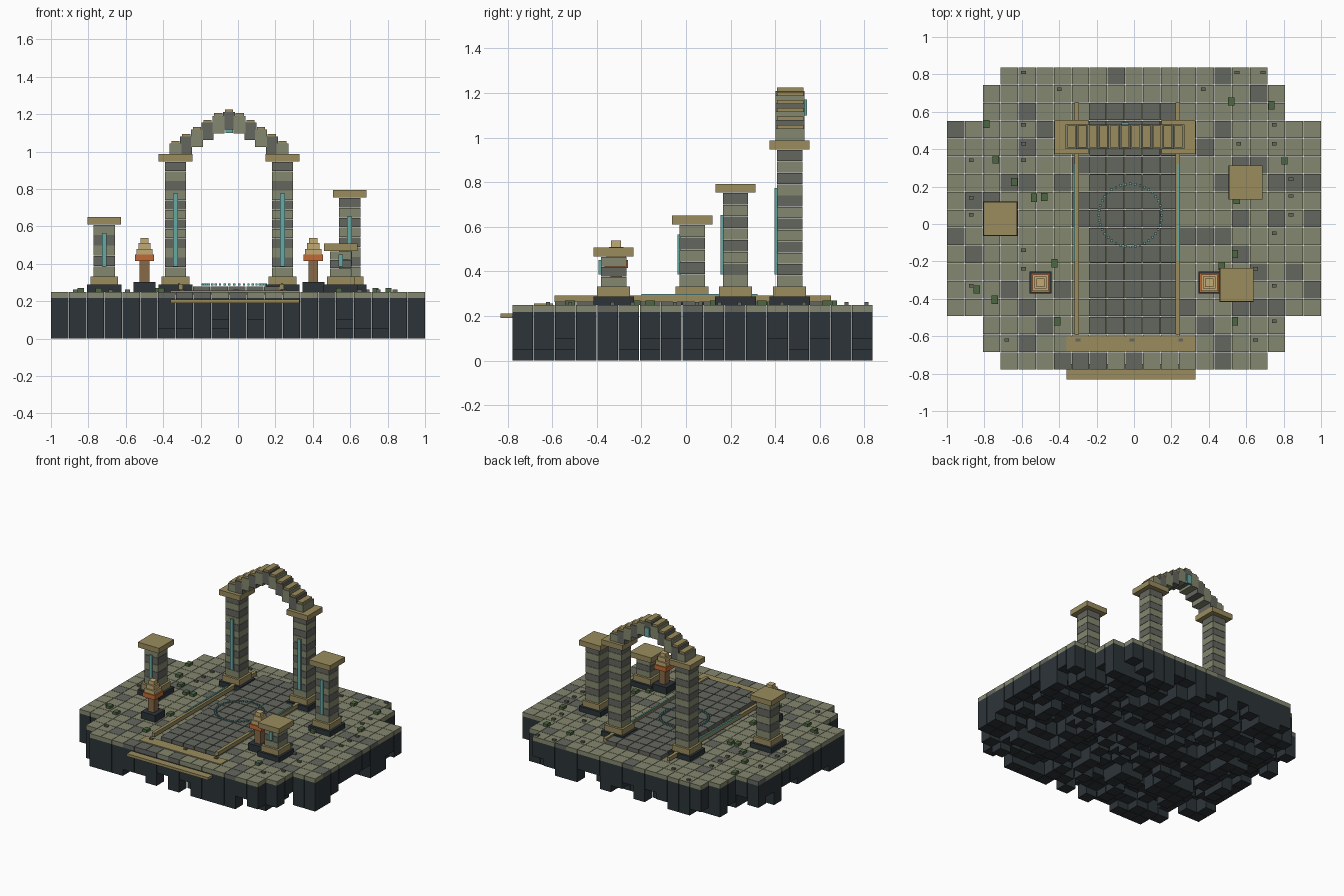
import bpy, bmesh, math, random
from mathutils import Matrix

if "Cube" in bpy.data.objects:
    bpy.data.objects.remove(bpy.data.objects["Cube"])

random.seed(7)
T = 2 / 21            # tile pitch
Y0 = -0.78            # front edge of the ground
AX, AY = -0.048, 0.465  # arch centre


def mat(name, hexcol):
    m = bpy.data.materials.new(name)
    rgb = [(int(hexcol[i:i + 2], 16) / 255) ** 2.2 for i in (0, 2, 4)]
    m.diffuse_color = (*rgb, 1)
    m.use_nodes = True
    m.node_tree.nodes["Principled BSDF"].inputs["Base Color"].default_value = m.diffuse_color
    return m


OLIVE = mat("olive_stone", "83866e")
GREY = mat("grey_stone", "64665f")
ROCK = mat("dark_rock", "30373b")
GOLD = mat("sandstone", "998b5e")
CYAN = mat("glow_cyan", "66a8a2")
MOSS = mat("moss", "4e6644")
WOOD = mat("brown_post", "86694a")
FIRE = mat("ember_orange", "c06a3a")
FLAME = mat("pale_flame", "c0a873")


def boxes(name, items, material):
    """One object from many boxes given as (x, y, z0, z1, width, depth)."""
    bm = bmesh.new()
    for x, y, z0, z1, w, d in items:
        m = Matrix.Translation((x, y, (z0 + z1) / 2)) @ Matrix.Diagonal((w, d, z1 - z0, 1))
        bmesh.ops.create_cube(bm, size=1, matrix=m)
    me = bpy.data.meshes.new(name)
    bm.to_mesh(me)
    bm.free()
    me.materials.append(material)
    ob = bpy.data.objects.new(name, me)
    bpy.context.collection.objects.link(ob)
    return ob


# floating ground: paved tiles over rock columns of uneven depth
olive, grey, rock = [], [], []
for r in range(17):
    edge = min(r, 16 - r)
    cut = 3 if edge == 0 else 2 if edge < 3 else 0
    for c in range(cut, 21 - cut):
        x, y = -1 + (c + 0.5) * T, Y0 + (r + 0.5) * T
        (grey if random.random() < 0.15 else olive).append((x, y, 0.218, 0.25, 0.0925, 0.0925))
        bottom = random.choices((0, 0.05, 0.1), (4, 3, 3))[0]
        rock.append((x, y, bottom, 0.218, 0.0925, 0.0925))
boxes("ground_tiles", olive, OLIVE)
boxes("ground_tiles_worn", grey, GREY)
boxes("rock_columns", rock, ROCK)

# central path, kerbs and front steps
boxes("path_tiles", [(c * T - 0.005, Y0 + (r + 2.5) * T, 0.25, 0.279, 0.091, 0.091)
                     for r in range(13) for c in range(-2, 3)], GREY)
boxes("path_kerbs", [(x, 0.03, 0.262, 0.291, 0.024, 1.24) for x in (-0.305, 0.235)], GOLD)
boxes("kerb_glow_lines", [(x, 0.06, 0.285, 0.298, 0.011, 0.52) for x in (-0.315, 0.235)], CYAN)
boxes("front_steps", [(-0.015, -0.64, 0.235, 0.256, 0.69, 0.085),
                      (-0.015, -0.79, 0.19, 0.21, 0.69, 0.085)], GOLD)

# dotted glowing ring on the path
boxes("floor_ring", [(-0.02 + 0.168 * math.cos(a), 0.047 + 0.168 * math.sin(a), 0.284, 0.294, 0.013, 0.013)
                     for a in (2 * math.pi * i / 40 for i in range(40))], CYAN)


# pillars: plinth, base, stacked shaft, capital, glowing inlay on the front
def pillar(name, x, y, top, glow_top):
    cap = top - 0.04
    boxes(name + "_plinth", [(x, y, 0.25, 0.288, 0.182, 0.182)], ROCK)
    boxes(name + "_trim", [(x, y, 0.288, 0.332, 0.148, 0.148), (x, y, cap, top, 0.18, 0.18)], GOLD)
    n = round((cap - 0.332) / 0.051)
    h = (cap - 0.332) / n
    course = [(x, y, 0.332 + i * h, 0.33 + (i + 1) * h, 0.114, 0.114) for i in range(n)]
    boxes(name + "_shaft_light", course[::2], OLIVE)
    boxes(name + "_shaft_dark", course[1::2], GREY)
    boxes(name + "_inlay", [(x, y - 0.06, 0.385, glow_top, 0.026, 0.014)], CYAN)


pillar("arch_pillar_left", AX - 3 * T, AY, 0.986, 0.775)
pillar("arch_pillar_right", AX + 3 * T, AY, 0.986, 0.775)
pillar("broken_pillar_left", -0.715, 0.028, 0.65, 0.565)
pillar("broken_pillar_rear", 0.597, 0.222, 0.793, 0.652)
pillar("broken_pillar_front", 0.549, -0.325, 0.507, 0.45)

# stepped arch stones with sandstone caps
rise = (0.168, 0.148, 0.112, 0.075, 0.037, 0)
stones, caps = [], []
for i in range(-5, 6):
    x, top = AX + i * 0.0572, 1.057 + rise[abs(i)]
    stones.append((x, AY + 0.002, top - 0.108, top - 0.015, 0.064, 0.13))
    caps.append((x, AY + 0.002, top - 0.015, top, 0.044, 0.118))
boxes("arch_stones_light", stones[::2], OLIVE)
boxes("arch_stones_dark", stones[1::2], GREY)
boxes("arch_caps", caps, GOLD)
boxes("keystone_glow", [(AX, AY + 0.071, 1.1, 1.17, 0.04, 0.014)], CYAN)

# braziers
for side, x in (("left", -0.5), ("right", 0.403)):
    y = -0.313
    boxes(f"brazier_{side}_foot", [(x, y, 0.25, 0.303, 0.118, 0.118)], ROCK)
    boxes(f"brazier_{side}_post", [(x, y, 0.303, 0.416, 0.052, 0.052)], WOOD)
    boxes(f"brazier_{side}_bowl", [(x, y, 0.416, 0.45, 0.104, 0.104)], FIRE)
    boxes(f"brazier_{side}_flame", [(x, y, 0.45, 0.478, 0.088, 0.088), (x, y, 0.478, 0.51, 0.066, 0.066),
                                    (x, y, 0.51, 0.538, 0.045, 0.045)], FLAME)

# moss clumps
moss = [(-.79, .535), (-.74, .345), (-.64, .225), (-.535, .14), (-.48, .145), (-.425, -.21), (-.84, -.35),
        (-.745, -.405), (-.41, -.52), (.52, .655), (.735, .635), (.805, .34), (.55, .13), (.54, -.16),
        (.47, -.225), (.54, -.52)]
boxes("moss_clumps", [(x, y, 0.25, 0.27, 0.034, 0.044) for x, y in moss], MOSS)

# loose pebbles
pebbles = [(-.59, .81), (-.59, .53), (-.59, .43), (-.59, .34), (-.87, .34), (-.87, .14), (-.87, .05), (-.87, -.33),
           (-.59, -.14), (-.59, -.24), (.55, .81), (.69, .81), (.75, .53), (.56, .43), (.75, .43), (.84, .24),
           (.84, .15), (.84, .05), (.75, -.05), (.65, -.24), (.75, -.33), (.75, -.52), (.65, -.62), (-.68, -.62),
           (-.3, -.62), (-.01, -.62), (.25, -.62), (.37, .72), (-.4, .72)]
boxes("pebbles", [(x, y, 0.25, 0.262, 0.026, 0.018) for x, y in pebbles], GREY)
